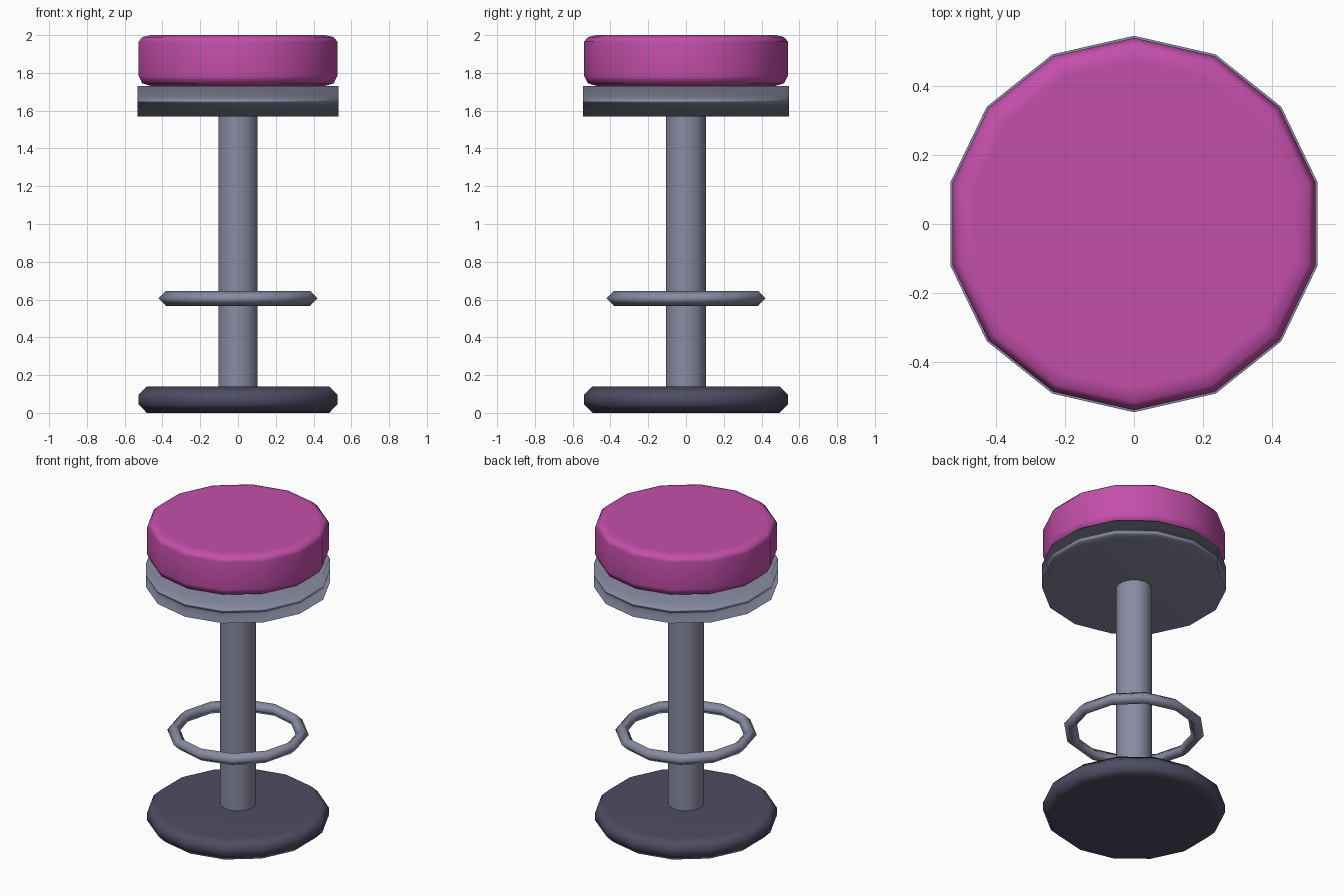
import bpy
import bmesh
from math import cos, sin, pi

cube = bpy.data.objects.get("Cube")
if cube:
    bpy.data.objects.remove(cube, do_unlink=True)

SIDES = 14


def make_material(name, rgb):
    mat = bpy.data.materials.new(name)
    mat.use_nodes = True
    mat.diffuse_color = (*rgb, 1)
    shader = mat.node_tree.nodes["Principled BSDF"]
    shader.inputs["Base Color"].default_value = (*rgb, 1)
    shader.inputs["Roughness"].default_value = 0.6
    return mat


def lathe(name, profile, mat, sides=SIDES, capped=True, closed=False):
    """Spin a (radius, height) profile, listed bottom to top, about z."""
    bm = bmesh.new()
    rings = []
    for r, z in profile:
        angles = [pi / 2 + 2 * pi * i / sides for i in range(sides)]
        rings.append([bm.verts.new((r * cos(a), r * sin(a), z)) for a in angles])
    pairs = list(zip(rings, rings[1:]))
    if closed:
        pairs.append((rings[-1], rings[0]))
    for low, high in pairs:
        for i in range(sides):
            j = (i + 1) % sides
            bm.faces.new((low[i], low[j], high[j], high[i]))
    if capped:
        bm.faces.new(rings[0][::-1])
        bm.faces.new(rings[-1])
    for face in bm.faces:
        face.smooth = True
    mesh = bpy.data.meshes.new(name)
    bm.to_mesh(mesh)
    bm.free()
    mesh.materials.append(mat)
    obj = bpy.data.objects.new(name, mesh)
    bpy.context.collection.objects.link(obj)
    # Large flat caps dominate the shading of the rounded rims
    if capped:
        weighted = obj.modifiers.new("cap_weighted_shading", 'WEIGHTED_NORMAL')
        weighted.mode = 'FACE_AREA'
        weighted.weight = 50
    return obj


pink = make_material("pink_vinyl", (0.55, 0.078, 0.405))
metal = make_material("grey_metal", (0.25, 0.26, 0.365))
dark = make_material("dark_slate", (0.076, 0.074, 0.125))

# Floor base with chamfered rims
lathe("base", [(0.495, 0), (0.54, 0.045), (0.54, 0.097), (0.495, 0.14)], dark)

# Central column, its open ends buried in base and collar
lathe("column", [(0.107, 0.12), (0.107, 1.6)], metal, capped=False)

# Foot ring with a diamond cross-section
RING_R, RING_T, RING_Z = 0.382, 0.039, 0.606
section = [(RING_R + RING_T * cos(k * pi / 2), RING_Z + RING_T * sin(k * pi / 2))
           for k in range(4)]
lathe("foot_ring", section, metal, sides=12, capped=False, closed=True)

# Metal collar below the cushion
lathe("seat_collar", [(0.546, 1.57), (0.546, 1.73)], metal)

# Cushion with softly rounded rims
lathe("seat_cushion", [(0.47, 1.73), (0.52, 1.745), (0.54, 1.785),
                       (0.54, 1.965), (0.518, 1.99), (0.475, 2.0)], pink)
